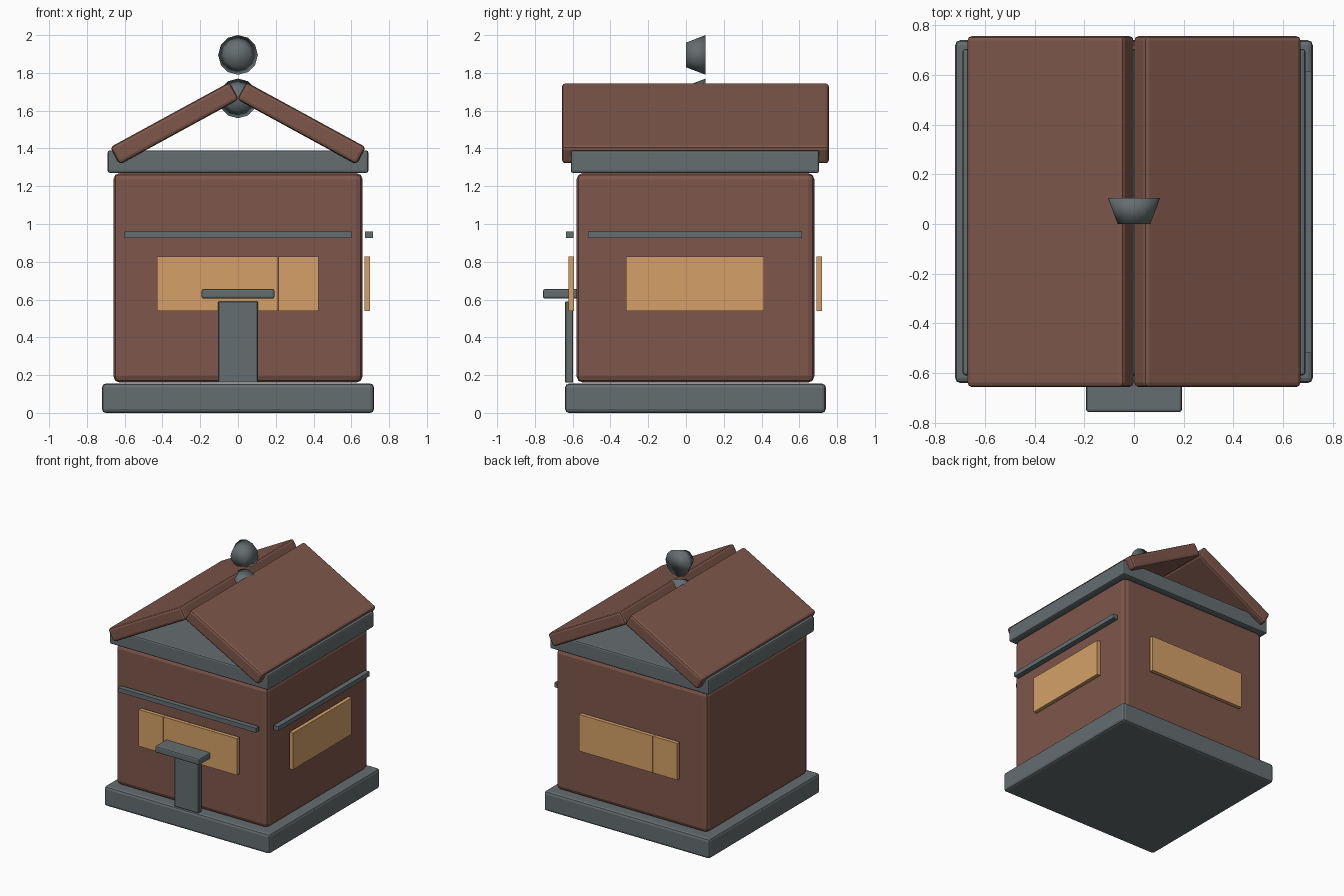
import bpy
import math

cube = bpy.data.objects.get("Cube")
if cube:
    bpy.data.objects.remove(cube, do_unlink=True)


def make_material(name, rgb):
    mat = bpy.data.materials.new(name)
    mat.use_nodes = True
    mat.diffuse_color = (*rgb, 1)
    mat.node_tree.nodes["Principled BSDF"].inputs["Base Color"].default_value = (*rgb, 1)
    return mat


brown = make_material("warm brown", (0.21, 0.096, 0.07))
grey = make_material("slate grey", (0.13, 0.155, 0.163))
amber = make_material("amber window", (0.66, 0.355, 0.14))


def box(name, xs, ys, zs, mat, bevel=0.0, tilt=0.0, segments=2):
    """Box between pairs of limits, optionally tilted about y and bevelled."""
    spans = (xs, ys, zs)
    bpy.ops.mesh.primitive_cube_add(size=1, location=[(a + b) / 2 for a, b in spans])
    obj = bpy.context.object
    obj.name = name
    obj.scale = [b - a for a, b in spans]
    bpy.ops.object.transform_apply(location=False, rotation=False, scale=True)
    obj.rotation_euler.y = tilt
    obj.data.materials.append(mat)
    if bevel:
        mod = obj.modifiers.new("soft edges", "BEVEL")
        mod.width = bevel
        mod.segments = segments
    return obj


# Plinth, walls and eave slab
box("base", (-0.72, 0.72), (-0.64, 0.74), (0, 0.155), grey, 0.02)
box("walls", (-0.66, 0.66), (-0.58, 0.68), (0.16, 1.27), brown, 0.035)
box("eave_slab", (-0.69, 0.69), (-0.61, 0.705), (1.27, 1.39), grey, 0.012)

# Two roof slopes
for side, label in ((-1, "right"), (1, "left")):
    cx = side * 0.336
    box(f"roof_{label}", (cx - 0.36, cx + 0.36), (-0.657, 0.757), (1.481, 1.585),
        brown, 0.018, tilt=side * math.radians(28.6))

# Door and its canopy
box("door", (-0.105, 0.105), (-0.64, -0.597), (0.16, 0.59), grey, 0.004, segments=1)
box("door_canopy", (-0.193, 0.193), (-0.757, -0.57), (0.605, 0.655), grey, 0.01)

# Trim bars on the front and left walls
box("front_trim", (-0.6, 0.6), (-0.635, -0.595), (0.925, 0.96), grey)
box("left_trim", (0.673, 0.715), (-0.52, 0.615), (0.925, 0.96), grey)

# Rows of window panes
sill, head = 0.54, 0.828
for i in range(4):
    start = -0.428 + i * 0.214
    span = (start, start + 0.213)
    box(f"front_window_{i + 1}", span, (-0.622, -0.592), (sill, head), amber)
    box(f"back_window_{i + 1}", span, (0.69, 0.72), (sill, head), amber)
for i in range(3):
    start = -0.318 + i * 0.244
    box(f"left_window_{i + 1}", (0.67, 0.7), (start, start + 0.243), (sill, head), amber)

# Rounded knobs above and below the ridge, wide end to the back
for name, z in (("ridge_knob", 1.895), ("gable_knob", 1.665)):
    bpy.ops.mesh.primitive_cone_add(vertices=12, radius1=0.105, radius2=0.065, depth=0.105,
                                    location=(0, 0.052, z), rotation=(math.pi / 2, 0, 0))
    knob = bpy.context.object
    knob.name = name
    knob.data.materials.append(grey)
    bpy.ops.object.shade_smooth()
